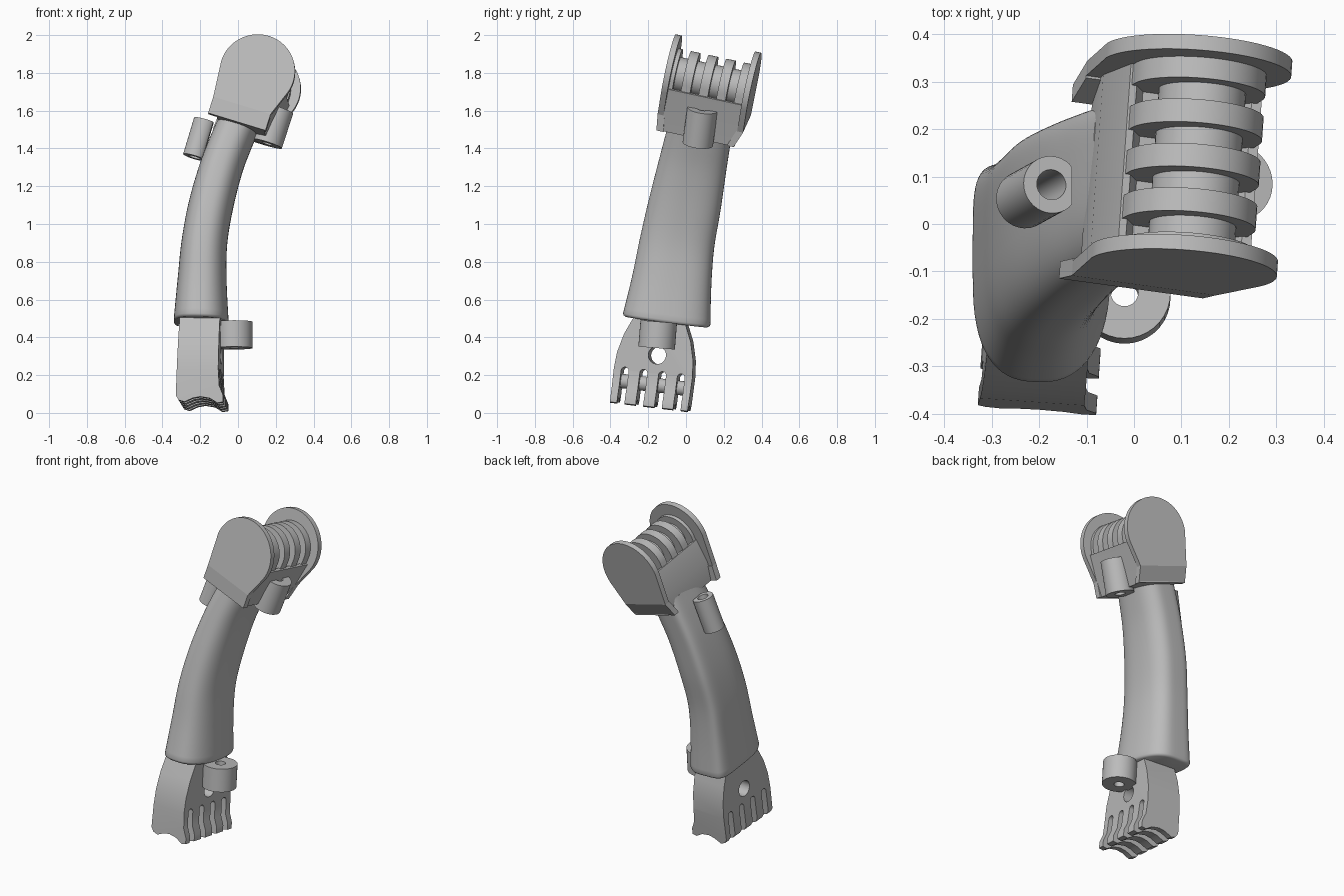
import bpy, bmesh
from math import pi, cos, sin
from mathutils import Vector, Matrix

if "Cube" in bpy.data.objects:
    bpy.data.objects.remove(bpy.data.objects["Cube"])

grey = bpy.data.materials.new("plain grey")
grey.use_nodes = True
grey.diffuse_color = (0.5, 0.5, 0.5, 1)
grey.node_tree.nodes["Principled BSDF"].inputs["Base Color"].default_value = (0.5, 0.5, 0.5, 1)


def frame(origin, axis, up):
    """Local y runs along axis, local z roughly along up."""
    y = Vector(axis).normalized()
    x = y.cross(Vector(up)).normalized()
    z = x.cross(y)
    return Matrix.Translation(origin) @ Matrix((x, y, z)).transposed().to_4x4()


def smooth(ob, angle=0.6):
    bpy.ops.object.select_all(action='DESELECT')
    ob.select_set(True)
    bpy.context.view_layer.objects.active = ob
    bpy.ops.object.shade_smooth_by_angle(angle=angle)


def loft(name, rings, angle=0.6):
    """Skin a list of equal rings of points and cap both ends."""
    bm = bmesh.new()
    loops = [[bm.verts.new(p) for p in ring] for ring in rings]
    for a, b in zip(loops, loops[1:]):
        for i in range(len(a)):
            j = (i + 1) % len(a)
            bm.faces.new((a[i], a[j], b[j], b[i]))
    bm.faces.new(loops[0][::-1])
    bm.faces.new(loops[-1])
    bmesh.ops.recalc_face_normals(bm, faces=bm.faces)
    mesh = bpy.data.meshes.new(name)
    bm.to_mesh(mesh)
    bm.free()
    mesh.materials.append(grey)
    ob = bpy.data.objects.new(name, mesh)
    bpy.context.collection.objects.link(ob)
    smooth(ob, angle)
    return ob


def prism(name, m, profile, s0, s1):
    """Extrude an x-z profile along local y."""
    return loft(name, [[m @ Vector((w, s, v)) for w, v in profile] for s in (s0, s1)])


def arch(r, bottom, cx=0, cz=0, n=28):
    """Round-topped profile with straight sides."""
    arc = [(cx + r * cos(pi * i / n), cz + r * sin(pi * i / n)) for i in range(n + 1)]
    return arc + [(cx - r, bottom), (cx + r, bottom)]


def circle(r, cx=0, cz=0, n=36):
    return [(cx + r * cos(2 * pi * i / n), cz + r * sin(2 * pi * i / n)) for i in range(n)]


def boolean(ob, cutter, operation='DIFFERENCE'):
    mod = ob.modifiers.new("cut", 'BOOLEAN')
    mod.operation, mod.solver, mod.object = operation, 'EXACT', cutter
    bpy.context.view_layer.update()
    bpy.context.view_layer.objects.active = ob
    bpy.ops.object.modifier_apply(modifier=mod.name)
    bpy.data.objects.remove(cutter)


# Curved arm: centre x, y, z, half width, half depth
stations = [
    (-.195, -.102, .497, .145, .233), (-.19, -.075, .70, .13, .211),
    (-.178, -.047, .90, .121, .198), (-.143, -.007, 1.10, .118, .192),
    (-.088, .033, 1.30, .114, .181), (-.03, .064, 1.45, .112, .173),
    (.02, .087, 1.56, .11, .167)]


def arm_ring(st, t, scale=1, drop=0, n=64):
    """Oval section with one squarer corner at the outer back."""
    normal = Vector((.03, .13, 1)).lerp(Vector((.33, .2, 1)), t)
    m = frame(st[:3], (0, 1, -.13 - .07 * t), normal)
    ring = []
    for i in range(n):
        c, s = cos(2 * pi * i / n), sin(2 * pi * i / n)
        if c > 0:
            e = 2 / (2.6 if s > 0 else 2.3)
        else:
            e = 2 / (6 if s > 0 else 2.7)
        x = abs(c) ** e * (1 if c > 0 else -1) * st[3]
        y = abs(s) ** e * (1 if s > 0 else -1) * st[4]
        ring.append(m @ Vector((x * scale, y * scale, -drop)))
    return ring


rings = [arm_ring(stations[0], 0, .94, .016), arm_ring(stations[0], 0, .985, .009)]
steps = 5
spans = len(stations) - 1
pts = [stations[0]] + stations + [stations[-1]]
for k in range(spans):
    p0, p1, p2, p3 = pts[k:k + 4]
    for j in range(steps + (k == spans - 1)):
        f = j / steps
        st = [b + f * (c - a) / 2 + f * f * (2 * a - 5 * b + 4 * c - d) / 2
              + f ** 3 * (3 * b - a - 3 * c + d) / 2
              for a, b, c, d in zip(p0, p1, p2, p3)]
        rings.append(arm_ring(st, ((k + f) / spans) ** 1.3))
loft("arm", rings, 0.9)

# Lower joint: side profile crossed with a shouldered front outline
low = frame((-.185, -.175, .149), (.07, .99, -.12), (0, .12, .99))
side = [(-.112, .4), (-.13, -.08), (-.115, -.105), (-.085, -.115), (-.04, -.095),
        (0, -.088), (.05, -.097), (.09, -.122), (.12, -.117), (.12, -.08),
        (.1, -.03), (.095, .06), (.1, .4)]
outline = [(.206, -.2), (.21, .06), (.203, .15), (.178, .25), (.13, .36), (.12, .4)]
outline += [(-s, v) for s, v in reversed(outline)]
turned = low @ Matrix.Rotation(pi / 2, 4, 'Z')
joint = prism("lower_joint", low, side, -.22, .22)
boolean(joint, prism("outline", turned, outline, -.3, .3), 'INTERSECT')
for s in (-.15, -.05, .05, .15):
    boolean(joint, prism("slot", turned, arch(.02, -.4, s, .055, 12), -.3, .3))
boolean(joint, prism("hole", turned, circle(.047, .01, .158), -.3, .3))
smooth(joint)
prism("lower_pin", low, circle(.038), -.19, .19)

# Upper joint: slotted knuckle between two cheek plates
top = frame((.118, .13, 1.76), (.07, .973, -.21), (.31, .19, .93))
base = [(-.135, -.29), (-.152, -.17), (-.136, -.03), (-.12, -.03), (-.09, -.08),
        (.12, -.08), (.14, -.045), (.162, -.045), (.14, -.2), (.13, -.29)]
prism("knuckle_base", top, base, -.2, .2)
for i in range(5):
    s = .18 - .096 * i
    prism("knuckle_ring", top, arch(.141, -.08, .01, -.008), s - .025, s + .025)
prism("knuckle_core", top, circle(.092, .016), -.2, .2)

n = 32
cheek = [(.2 * cos(a), .2 * sin(a)) for a in (-.3 + (pi + .3) * i / n for i in range(n + 1))]
cheek += [(-.18, -.2), (.14, -.2)]
for name, sign, lean in (("front_cheek", -1, .01), ("back_cheek", 1, .035)):
    prism(name, top, cheek, sign * .2, sign * .232)
    # Lower lip leans inward
    lip = [[top @ Vector((w, sign * s, v)) for w in (-.18, .14) for s in pair]
           for v, pair in ((-.2, (.195, .232)), (-.29, (.195 - lean, .232 - lean)))]
    loft(name + "_lip", [[r[0], r[1], r[3], r[2]] for r in lip])


# Bored lugs on the sides, flattened where they meet the arm
def lug(name, centre, axis, out, r, half, hole, depth):
    m = frame(centre, axis, out)
    ob = prism(name, m, [(w, max(v, -depth)) for w, v in circle(r)], -half, half)
    boolean(ob, prism("bore", m, circle(hole), -1, 1))
    smooth(ob)


lug("lower_lug", (-.02, -.15, .413), (0, .08, 1), (1, 0, 0), .097, .07, .029, .085)
lug("upper_inner_lug", (.185, .075, 1.517), (.06, .025, .185), (1, 0, 0), .081, .098, .03, .078)
lug("upper_outer_lug", (-.203, .067, 1.45), (.06, .033, .2), (-1, 0, 0), .061, .102, .032, .045)
